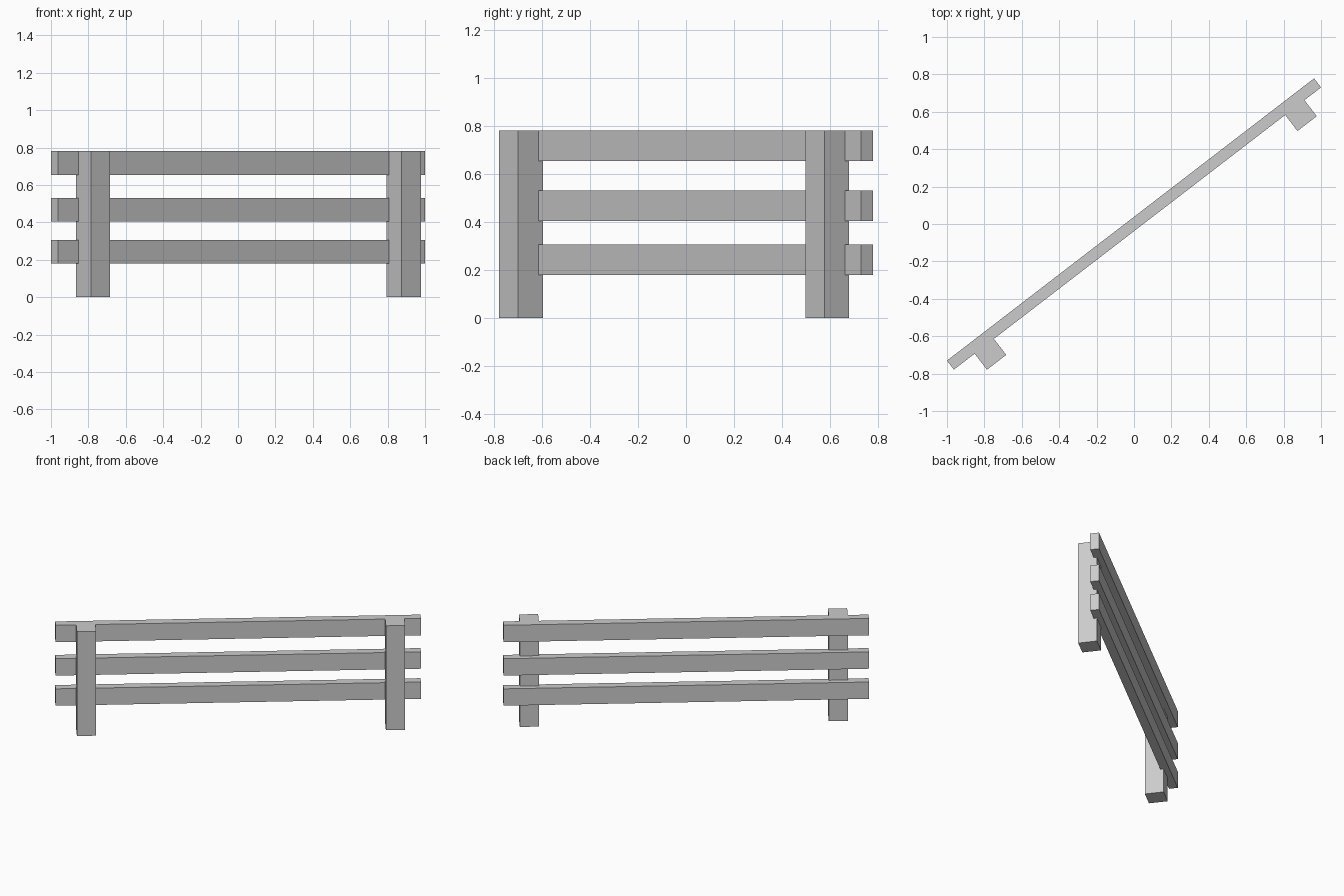
import bpy
from math import radians
from mathutils import Matrix

if "Cube" in bpy.data.objects:
    bpy.data.objects.remove(bpy.data.objects["Cube"])

# The whole fence is laid out along local x, then turned about z
TURN = Matrix.Rotation(radians(37.55), 4, 'Z')


def box(name, center, size):
    bpy.ops.mesh.primitive_cube_add(size=1)
    ob = bpy.context.object
    ob.name = name
    ob.data.transform(Matrix.Diagonal((*size, 1)))
    ob.matrix_world = TURN @ Matrix.Translation(center)
    return ob


# Three horizontal rails
for name, z in (("lower_rail", 0.242), ("middle_rail", 0.467), ("top_rail", 0.717)):
    box(name, (0, 0, z), (2.476, 0.061, 0.126))

# Two square posts, let slightly into the front of the rails
for name, x in (("left_post", -1.033), ("right_post", 1.061)):
    box(name, (x, -0.0735, 0.39), (0.13, 0.13, 0.78))
